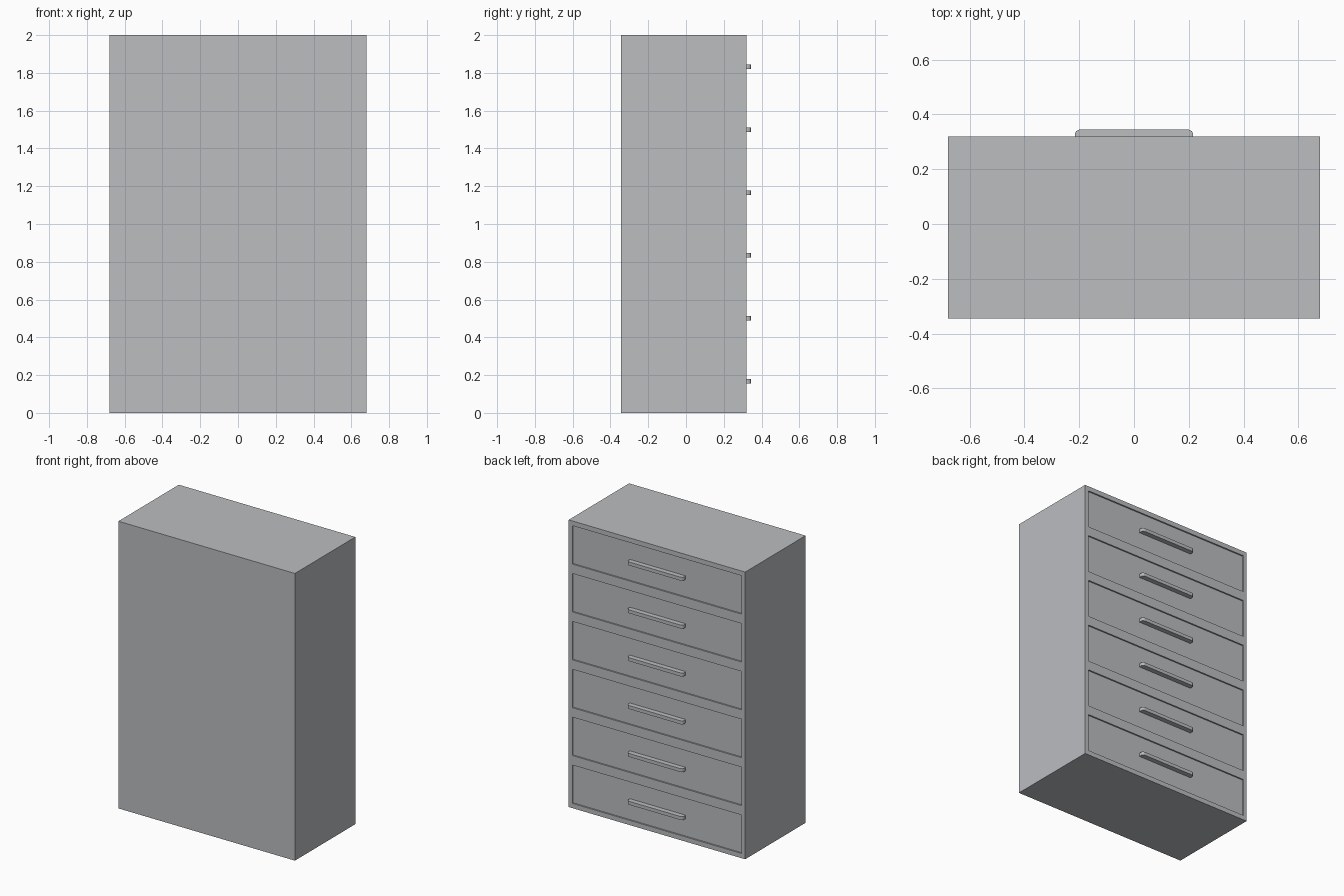
import bpy, bmesh
from mathutils import Vector

if "Cube" in bpy.data.objects:
    bpy.data.objects.remove(bpy.data.objects["Cube"])

W, BACK, FRONT, H = 0.68, -0.345, 0.32, 2.0    # half width, plain side, drawer side, height
ROWS = 6
PITCH = H / ROWS
MARGIN_X, MARGIN_Z, RECESS = 0.028, 0.033, 0.01

grey = bpy.data.materials.new("grey")
grey.diffuse_color = (0.5, 0.51, 0.53, 1)
grey.use_nodes = True
grey.node_tree.nodes["Principled BSDF"].inputs["Base Color"].default_value = grey.diffuse_color


def finish(bm, name):
    bmesh.ops.recalc_face_normals(bm, faces=bm.faces)
    mesh = bpy.data.meshes.new(name)
    bm.to_mesh(mesh)
    bm.free()
    mesh.materials.append(grey)
    obj = bpy.data.objects.new(name, mesh)
    bpy.context.collection.objects.link(obj)
    return obj


# Cabinet: a box whose drawer side is cut into panels, each pushed in
bm = bmesh.new()
bmesh.ops.create_cube(bm, size=1)
for v in bm.verts:
    v.co = Vector((v.co.x * 2 * W, FRONT if v.co.y > 0 else BACK, (v.co.z + 0.5) * H))


def cut(co, no):
    bmesh.ops.bisect_plane(bm, geom=bm.verts[:] + bm.edges[:] + bm.faces[:],
                           plane_co=co, plane_no=no)


for s in (-1, 1):
    cut((s * (W - MARGIN_X), 0, 0), (1, 0, 0))
for i in range(ROWS):
    cut((0, 0, i * PITCH + MARGIN_Z), (0, 0, 1))
    cut((0, 0, (i + 1) * PITCH - MARGIN_Z), (0, 0, 1))


def is_drawer(f):
    c = f.calc_center_median()
    return (c.y > FRONT - 1e-4 and abs(c.x) < W - MARGIN_X
            and MARGIN_Z < c.z % PITCH < PITCH - MARGIN_Z)


drawers = [f for f in bm.faces if is_drawer(f)]
bmesh.ops.inset_individual(bm, faces=drawers, thickness=0, depth=-RECESS)
bmesh.ops.dissolve_limit(bm, angle_limit=0.01, verts=bm.verts, edges=bm.edges)
finish(bm, "drawer_cabinet")

# Handles: flat bars with clipped outer corners
outline = [(-0.215, FRONT - RECESS), (-0.215, 0.331), (-0.211, 0.339), (-0.2, 0.345)]
outline += [(-x, y) for x, y in reversed(outline)]
for i in range(ROWS):
    z = (i + 0.5) * PITCH
    bm = bmesh.new()
    face = bm.faces.new([bm.verts.new((x, y, z - 0.012)) for x, y in outline])
    top = bmesh.ops.extrude_face_region(bm, geom=[face])["geom"]
    bmesh.ops.translate(bm, vec=(0, 0, 0.024),
                        verts=[g for g in top if isinstance(g, bmesh.types.BMVert)])
    finish(bm, f"drawer_handle_{i + 1}")
